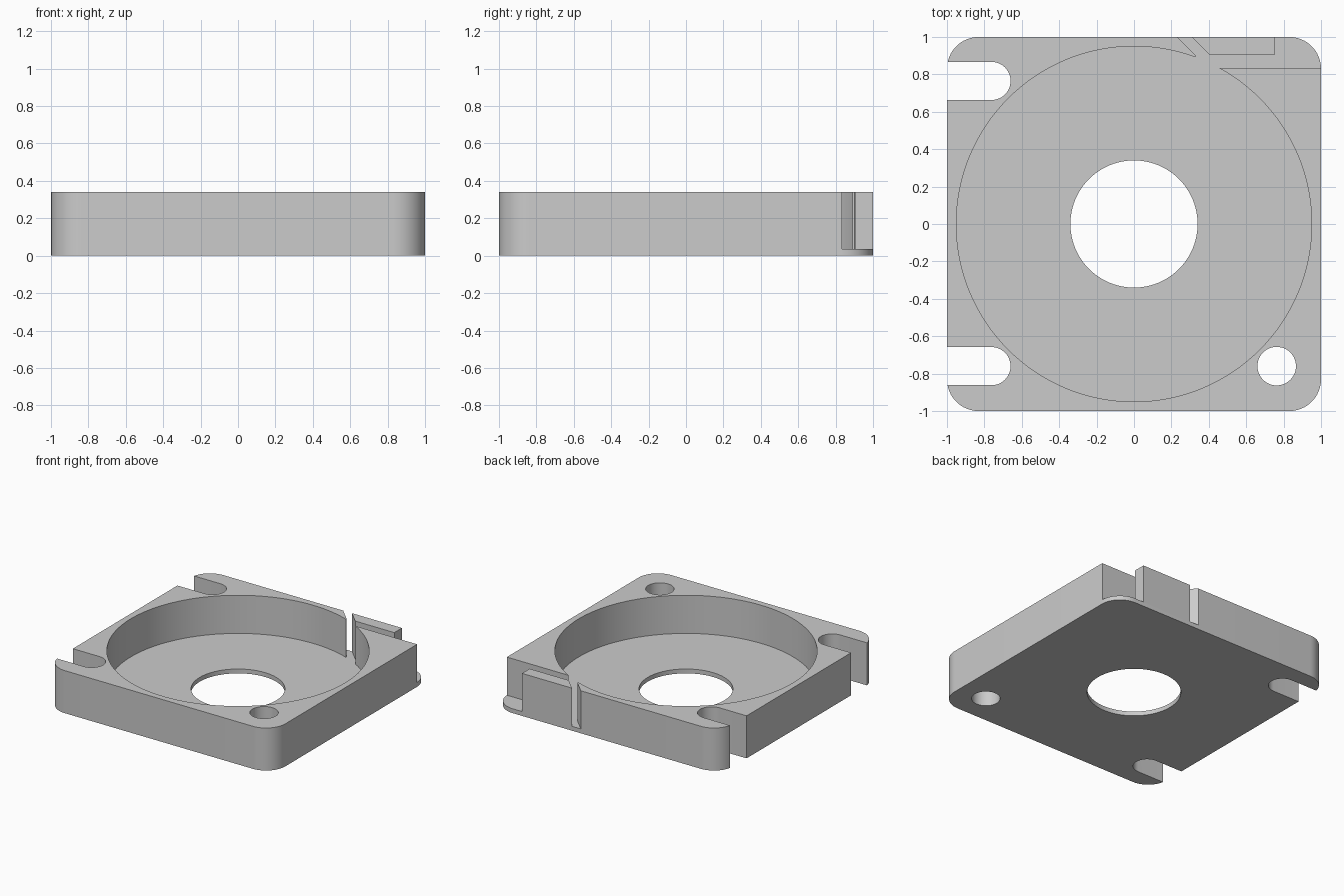
import bpy, bmesh
from math import radians, cos, sin, pi

HEIGHT, FLOOR = 0.34, 0.035

if "Cube" in bpy.data.objects:
    bpy.data.objects.remove(bpy.data.objects["Cube"], do_unlink=True)

grey = bpy.data.materials.new("plain grey")
grey.use_nodes = True
grey.diffuse_color = (0.6, 0.6, 0.6, 1)
grey.node_tree.nodes["Principled BSDF"].inputs["Base Color"].default_value = (0.6, 0.6, 0.6, 1)


def arc(cx, cy, r, start, end, steps):
    angles = [radians(start + (end - start) * i / steps) for i in range(steps + 1)]
    return [(cx + r * cos(a), cy + r * sin(a)) for a in angles]


def circle(cx, cy, r, steps):
    return arc(cx, cy, r, 0, 360, steps)[:-1]


def prism(name, outline, z0, z1):
    """Extrude a closed outline between two heights."""
    bm = bmesh.new()
    face = bm.faces.new([bm.verts.new((x, y, z0)) for x, y in outline])
    top = bmesh.ops.extrude_face_region(bm, geom=[face])["geom"]
    bmesh.ops.translate(bm, vec=(0, 0, z1 - z0),
                        verts=[v for v in top if isinstance(v, bmesh.types.BMVert)])
    bmesh.ops.recalc_face_normals(bm, faces=bm.faces)
    mesh = bpy.data.meshes.new(name)
    bm.to_mesh(mesh)
    bm.free()
    mesh.materials.append(grey)
    obj = bpy.data.objects.new(name, mesh)
    bpy.context.collection.objects.link(obj)
    return obj


# Rounded square block
R = 0.17
C = 1 - R
outline = []
for i, (sx, sy) in enumerate([(1, 1), (-1, 1), (-1, -1), (1, -1)]):
    outline += arc(sx * C, sy * C, R, i * 90, i * 90 + 90, 16)
housing = prism("housing", outline, 0, HEIGHT)

# Round chamber, central opening and bolt hole
cutters = [
    prism("chamber_cutter", circle(0, 0, 0.95, 128), FLOOR, 1),
    prism("opening_cutter", circle(0, 0, 0.34, 96), -1, 1),
    prism("bolt_hole_cutter", circle(0.763, -0.76, 0.103, 48), -1, 1),
]

# Open bolt slots on the right side
for name, y in (("back", 0.765), ("front", -0.76)):
    slot = [(-1.2, y - 0.102)] + arc(-0.762, y, 0.102, -90, 90, 24) + [(-1.2, y + 0.102)]
    cutters.append(prism(name + "_slot_cutter", slot, -1, 1))

# Outlet channel and slanted slit, leaving a block standing on the back edge
channel = [(0.13, 1.1), (0.33, 0.90), (0.33, 0.78), (0.44, 0.78), (0.455, 0.834),
           (1.2, 0.834), (1.2, 1.1), (0.75, 1.1), (0.75, 0.903), (0.405, 0.903), (0.208, 1.1)]
cutters.append(prism("channel_cutter", channel, FLOOR, 1))

# Carve the housing
bpy.ops.object.select_all(action="DESELECT")
bpy.context.view_layer.objects.active = housing
housing.select_set(True)
for cutter in cutters:
    mod = housing.modifiers.new("cut", "BOOLEAN")
    mod.operation = "DIFFERENCE"
    mod.solver = "EXACT"
    mod.object = cutter
    bpy.ops.object.modifier_apply(modifier=mod.name)
    bpy.data.objects.remove(cutter, do_unlink=True)
bpy.ops.object.shade_smooth_by_angle(angle=radians(30))
